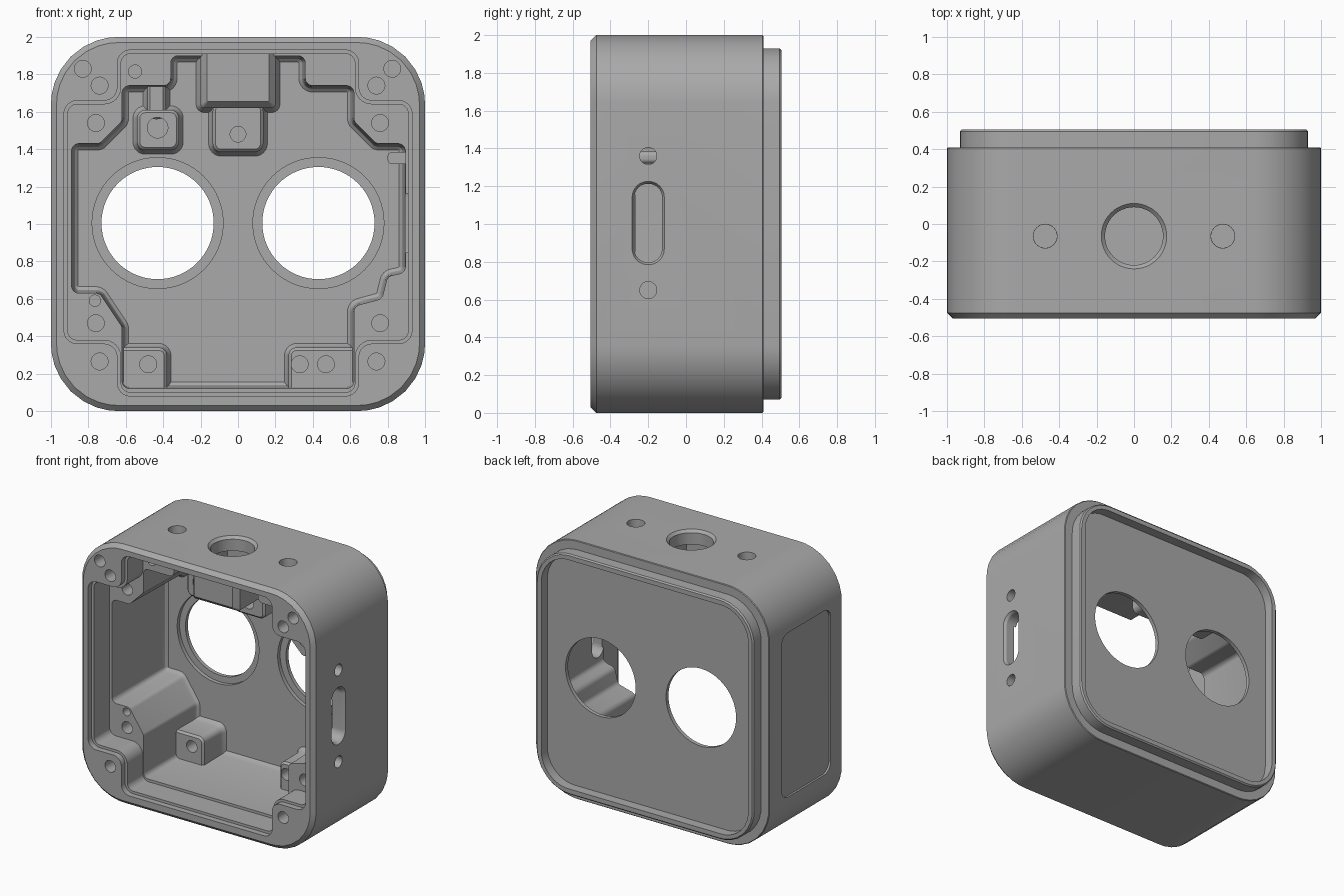
import bpy, bmesh, math
from mathutils import Vector

cube = bpy.data.objects.get("Cube")
if cube:
    bpy.data.objects.remove(cube, do_unlink=True)

grey = bpy.data.materials.new("housing grey")
grey.use_nodes = True
grey.diffuse_color = (0.4, 0.4, 0.4, 1)
grey.node_tree.nodes["Principled BSDF"].inputs["Base Color"].default_value = (0.4, 0.4, 0.4, 1)


def rect(u0, u1, w0, w1):
    return [(u0, w0), (u1, w0), (u1, w1), (u0, w1)]


def circle(u, w, r, n=32):
    return [(u + r * math.cos(math.tau * i / n), w + r * math.sin(math.tau * i / n)) for i in range(n)]


def outline(points, radius, inset, steps=8):
    """Counter-clockwise polygon, moved inward by inset, with rounded corners."""
    pts = [Vector(p) for p in points]
    n = len(pts)
    moved, turns = [], []
    for i, p in enumerate(pts):
        d0, d1 = (p - pts[i - 1]).normalized(), (pts[(i + 1) % n] - p).normalized()
        n0, n1 = Vector((-d0.y, d0.x)), Vector((-d1.y, d1.x))
        moved.append(p + (n0 + n1) * inset / (1 + n0.dot(n1)))
        turns.append(1 if d0.cross(d1) > 0 else -1)
    if radius == 0:
        return moved
    out = []
    for i, p in enumerate(moved):
        a, b = moved[i - 1] - p, moved[(i + 1) % n] - p
        half = a.angle(b) / 2
        limit = 0.49 * min(a.length, b.length)
        a.normalize()
        b.normalize()
        t = min(max(radius - turns[i] * inset, 0.005) / math.tan(half), limit)
        centre = p + (a + b).normalized() * t / math.cos(half)
        v0, v1 = p + a * t - centre, p + b * t - centre
        for k in range(steps + 1):
            out.append(centre + v0.lerp(v1, k / steps).normalized() * v0.length)
    return out


def prism(name, points, layers, radius=0, axis="y"):
    """Solid along an axis; each layer is (position, inset of the outline)."""
    place = {"x": lambda u, w, t: (t, u, w), "y": lambda u, w, t: (u, t, w),
             "z": lambda u, w, t: (u, w, t)}[axis]
    bm = bmesh.new()
    rings = [[bm.verts.new(place(p.x, p.y, t)) for p in outline(points, radius, inset)]
             for t, inset in layers]
    n = len(rings[0])
    for r0, r1 in zip(rings, rings[1:]):
        for i in range(n):
            bm.faces.new((r0[i], r0[(i + 1) % n], r1[(i + 1) % n], r1[i]))
    bm.faces.new(rings[0])
    bm.faces.new(rings[-1])
    bmesh.ops.recalc_face_normals(bm, faces=bm.faces)
    mesh = bpy.data.meshes.new(name)
    bm.to_mesh(mesh)
    bm.free()
    mesh.materials.append(grey)
    obj = bpy.data.objects.new(name, mesh)
    bpy.context.collection.objects.link(obj)
    return obj


def activate(obj):
    bpy.ops.object.select_all(action="DESELECT")
    obj.select_set(True)
    bpy.context.view_layer.objects.active = obj


def cut(obj, points, layers, radius=0, axis="y"):
    cutter = prism("cutter", points, layers, radius, axis)
    cutter.hide_render = True
    activate(obj)
    mod = obj.modifiers.new("cut", "BOOLEAN")
    mod.operation, mod.solver, mod.object = "DIFFERENCE", "EXACT", cutter
    bpy.ops.object.modifier_apply(modifier=mod.name)
    bpy.data.objects.remove(cutter, do_unlink=True)


def finish(obj):
    activate(obj)
    bpy.ops.object.shade_smooth_by_angle(angle=math.radians(28))


# Housing block with chamfered front and stepped back lip
housing = prism("housing", rect(-1, 1, 0, 2),
                [(-0.505, 0.03), (-0.475, 0), (0.405, 0), (0.41, 0.005), (0.41, 0.07), (0.495, 0.07), (0.505, 0.08)], 0.36)

# Cross-shaped front opening with a sealing ledge
cross = [(-0.645, 0.08), (0.645, 0.08), (0.645, 0.36), (0.93, 0.36), (0.93, 1.66), (0.645, 1.66),
         (0.645, 1.93), (-0.645, 1.93), (-0.645, 1.66), (-0.93, 1.66), (-0.93, 0.36), (-0.645, 0.36)]
cut(housing, cross, [(-0.55, 0), (-0.46, 0), (-0.46, 0.02), (-0.27, 0.02)], 0.07)

# Deep cavity that leaves the corner columns standing
cavity = [(-0.62, 0.12), (0.62, 0.12), (0.62, 0.56), (0.77, 0.6), (0.8, 0.72), (0.895, 0.74),
          (0.895, 1.43), (0.74, 1.43), (0.62, 1.55), (0.62, 1.74), (0.36, 1.74), (0.36, 1.9),
          (-0.36, 1.9), (-0.36, 1.74), (-0.62, 1.74), (-0.62, 1.55), (-0.74, 1.43),
          (-0.89, 1.43), (-0.89, 0.63), (-0.74, 0.63), (-0.62, 0.45)]
cut(housing, cavity, [(-0.3, 0), (0.33, 0.01), (0.355, 0.018), (0.37, 0.035)], 0.04)

# Back recess and the two round windows with their inner seats
cut(housing, rect(-0.885, 0.885, 0.115, 1.885), [(0.43, 0), (0.55, 0)], 0.23)
for side in (-1, 1):
    cut(housing, circle(side * 0.43, 1.005, 0.35, 64), [(0.3, 0), (0.4, 0)])
    cut(housing, circle(side * 0.43, 1.005, 0.3, 64), [(0.35, 0), (0.46, 0)])

# Screw holes in the front face and in the columns
for x, z in [(-0.83, 1.83), (0.825, 1.83), (-0.74, 1.74), (0.74, 1.74), (-0.74, 0.265), (0.74, 0.265)]:
    cut(housing, circle(x, z, 0.045), [(-0.55, 0), (-0.3, 0)])
for x, z, r in [(-0.76, 1.54, 0.045), (0.76, 1.54, 0.045), (-0.76, 0.47, 0.045), (0.76, 0.47, 0.045),
                (-0.55, 1.815, 0.035), (-0.765, 0.59, 0.03)]:
    cut(housing, circle(x, z, r), [(-0.3, 0), (-0.1, 0)])

# Top holes
threaded = circle(0, -0.065, 0.175, 48)
cut(housing, threaded, [(1.85, 0.02), (1.98, 0.02), (2.02, -0.02)], axis="z")
for side in (-1, 1):
    cut(housing, circle(side * 0.475, -0.065, 0.068), [(1.9, 0.005), (1.99, 0.005), (2.05, 0)], axis="z")

# Connector slot with its screw holes on the left side, label recess on the right side
cut(housing, rect(-0.285, -0.115, 0.785, 1.225),
    [(0.8, 0.012), (0.98, 0.012), (1.02, -0.012)], 0.082, "x")
for z in (0.65, 1.36):
    cut(housing, circle(-0.2, z, 0.045), [(0.87, 0), (1.05, 0)], axis="x")
cut(housing, rect(-0.34, 0.26, 0.37, 1.64), [(-1.05, 0), (-0.985, 0)], 0.08, "x")
finish(housing)

# Boss backing the upper connector screw
finish(prism("connector_screw_boss", rect(0.8, 0.92, 1.32, 1.385), [(-0.26, 0), (0.39, 0)], 0.025))

# Bosses rising from the cavity floor
bosses = [
    ("upper_centre_boss", rect(-0.135, 0.135, 1.385, 1.65), 0.13, [(0, 1.48, 0.042)]),
    ("upper_right_pad", rect(-0.54, -0.315, 1.395, 1.61), 0.14, [(-0.43, 1.515, 0.055)]),
    ("upper_right_pad_stem", rect(-0.485, -0.385, 1.56, 1.77), 0.2, []),
    ("lower_right_boss", rect(-0.67, -0.38, 0.09, 0.34), 0.12, [(-0.48, 0.25, 0.045)]),
    ("lower_left_boss", rect(0.27, 0.67, 0.09, 0.34), 0.12, [(0.33, 0.25, 0.045), (0.47, 0.25, 0.045)]),
]
for name, shape, front, holes in bosses:
    boss = prism(name, shape, [(front, 0.015), (front + 0.015, 0), (0.33, 0), (0.355, -0.01), (0.38, -0.03)], 0.045)
    for x, z, r in holes:
        cut(boss, circle(x, z, r), [(front - 0.1, 0), (front + 0.15, 0)])
    finish(boss)

# Box holding the top mounting thread
box = prism("mount_thread_box", rect(-0.2, 0.2, 1.62, 1.95),
            [(-0.3, 0.035), (-0.26, 0), (0.33, 0), (0.38, -0.03)], 0.02)
cut(box, rect(-0.165, 0.165, -0.24, 0.11), [(1.66, 0), (1.89, 0)], axis="z")
cut(box, threaded, [(1.8, 0.02), (2.0, 0.02)], axis="z")
finish(box)
